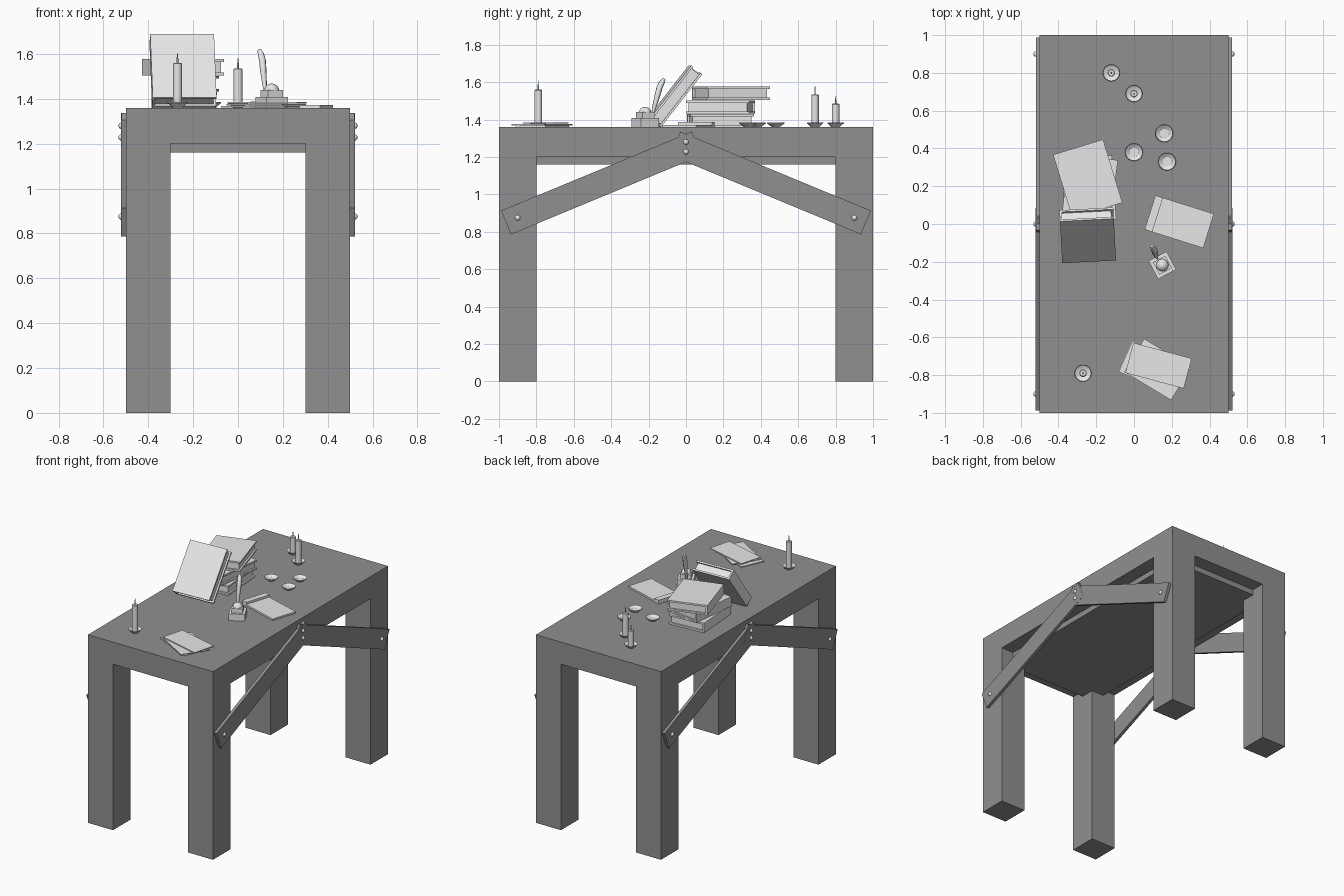
import bpy, bmesh, math
from mathutils import Matrix, Vector, Euler

if "Cube" in bpy.data.objects:
    bpy.data.objects.remove(bpy.data.objects["Cube"])

TOP = 1.36
R = math.radians


def material(name, v):
    m = bpy.data.materials.new(name)
    m.diffuse_color = (v, v, v, 1)
    m.use_nodes = True
    m.node_tree.nodes["Principled BSDF"].inputs["Base Color"].default_value = m.diffuse_color
    return m


wood = material("dark grey wood", 0.28)
pale = material("pale grey", 0.8)


def finish(name, bm, mat, smooth=False):
    bmesh.ops.recalc_face_normals(bm, faces=bm.faces)
    me = bpy.data.meshes.new(name)
    bm.to_mesh(me)
    bm.free()
    me.materials.append(mat)
    ob = bpy.data.objects.new(name, me)
    bpy.context.collection.objects.link(ob)
    if smooth:
        bpy.ops.object.select_all(action='DESELECT')
        ob.select_set(True)
        bpy.context.view_layer.objects.active = ob
        bpy.ops.object.shade_smooth_by_angle(angle=R(35))
    return ob


def add_box(bm, loc, size, base=Matrix()):
    m = base @ Matrix.Translation(loc) @ Matrix.Diagonal((*size, 1))
    bmesh.ops.create_cube(bm, size=1, matrix=m)


def box(name, loc, size, mat, rot=(0, 0, 0)):
    bm = bmesh.new()
    base = Matrix.Translation(loc) @ Euler([R(a) for a in rot]).to_matrix().to_4x4()
    add_box(bm, (0, 0, 0), size, base)
    return finish(name, bm, mat)


def lathe(name, loc, profile, mat, sides=16):
    """Spin an (r, z) profile round the vertical axis."""
    bm = bmesh.new()
    vs = [bm.verts.new((r, 0, z)) for r, z in profile]
    es = [bm.edges.new(p) for p in zip(vs, vs[1:])]
    bmesh.ops.spin(bm, geom=vs + es, axis=(0, 0, 1), cent=(0, 0, 0),
                   angle=2 * math.pi, steps=sides)
    bmesh.ops.remove_doubles(bm, verts=bm.verts, dist=1e-5)
    bmesh.ops.translate(bm, verts=bm.verts, vec=loc)
    return finish(name, bm, mat, True)


# Table: slab, recessed underside panel, legs
box("table_top", (0, 0, 1.28), (1, 2, 0.16), wood)
box("under_panel", (0, 0, 1.19), (0.8, 1.8, 0.06), wood)
for sx in (-1, 1):
    for sy in (-1, 1):
        box("leg", (0.4 * sx, 0.9 * sy, 0.6), (0.2, 0.2, 1.2), wood)

# Diagonal side braces and their bolts
for sx in (-1, 1):
    for sy in (-1, 1):
        a, b = Vector((-0.962, 0.85)), Vector((0.057, 1.272))
        mid, d = (a + b) / 2, b - a
        ang = math.degrees(math.atan2(d.y, d.x))
        box("side_brace", (0.51 * sx, -mid.x * sy, mid.y),
            (0.02 if sy > 0 else 0.022, d.length, 0.138), wood, (-ang * sy, 0, 0))
    for y, z in ((-0.9, 0.875), (0.9, 0.875), (0, 1.28), (0, 1.228)):
        bm = bmesh.new()
        bmesh.ops.create_uvsphere(bm, u_segments=12, v_segments=8, radius=0.015,
                                  matrix=Matrix.Translation((0.518 * sx, y, z)))
        finish("bolt", bm, pale, True)


# Candles on flared dishes
def candle(x, y, body_top, wick_top):
    lathe("candle_dish", (x, y, TOP),
          [(0, 0), (0.022, 0), (0.045, 0.022), (0.043, 0.025), (0.022, 0.012), (0, 0.012)], pale)
    h = body_top - TOP
    lathe("candle", (x, y, TOP), [(0.02, 0.01), (0.02, h - 0.003), (0.016, h), (0, h)], pale)
    lathe("wick", (x, y, TOP), [(0.004, h - 0.005), (0.004, h + 0.02), (0, wick_top - TOP)], pale, 6)


candle(-0.27, -0.79, 1.56, 1.61)
candle(0.0, 0.69, 1.535, 1.59)
candle(-0.12, 0.80, 1.485, 1.53)

# Small saucers
for x, y in ((0.16, 0.48), (0, 0.38), (0.175, 0.33)):
    lathe("saucer", (x, y, TOP),
          [(0, 0), (0.02, 0), (0.047, 0.02), (0.045, 0.025), (0.025, 0.011), (0, 0.011)], pale, 20)


# Books: two covers, spine and recessed pages
def book(name, loc, size, rot):
    w, l, t = size
    c = 0.012
    base = Matrix.Translation(loc) @ Euler([R(a) for a in rot]).to_matrix().to_4x4()
    bm = bmesh.new()
    for s in (-1, 1):
        add_box(bm, (0, 0, s * (t - c) / 2), (w, l, c), base)
    add_box(bm, (-(w - c) / 2, 0, 0), (c, l, t - 2 * c), base)
    add_box(bm, (0, 0, 0), (w - 2 * c, l - 2 * c, t - 2 * c), base)
    return finish(name, bm, pale)


book("bottom_book", (-0.24, 0.185, 1.395), (0.27, 0.34, 0.07), (0, 0, 4))
book("middle_book", (-0.235, 0.185, 1.467), (0.26, 0.34, 0.07), (0, 0, -7))
book("top_book", (-0.245, 0.24, 1.541), (0.277, 0.35, 0.072), (0, 0, 17))
book("leaning_book", (-0.245, -0.06, 1.525), (0.285, 0.36, 0.075), (52, 0, 3))

# Loose papers
for i, (x, y, w, l, a) in enumerate(((0.10, -0.765, 0.31, 0.17, -24),
                                     (0.125, -0.77, 0.29, 0.205, -31),
                                     (0.13, -0.75, 0.32, 0.165, -15))):
    box("paper", (x, y, TOP + 0.004 + 0.009 * i), (w, l, 0.007), pale, (0, 0, a))

# Sheet with a raised edge block
box("flat_sheet", (0.24, 0.012, TOP + 0.006), (0.325, 0.19, 0.012), pale, (0, 0, -17.5))
box("sheet_edge_block", (0.105, 0.055, TOP + 0.014), (0.042, 0.19, 0.028), pale, (0, 0, -17.5))

# Inkwell: stepped base and domed lid
box("inkwell_base", (0.15, -0.218, TOP + 0.024), (0.108, 0.108, 0.048), pale, (0, 0, 28))
box("inkwell_step", (0.15, -0.218, TOP + 0.063), (0.074, 0.074, 0.034), pale, (0, 0, 28))
lathe("inkwell_lid", (0.15, -0.218, TOP + 0.078),
      [(0.033, 0)] + [(0.033 * math.cos(R(t)), 0.03 * math.sin(R(t))) for t in (20, 40, 60, 75, 90)],
      pale)

# Quill: tapered bent tube
cu = bpy.data.curves.new("quill", 'CURVE')
cu.dimensions = '3D'
cu.bevel_depth = 0.015
cu.bevel_resolution = 1
cu.use_fill_caps = True
sp = cu.splines.new('POLY')
path = ((0.122, -0.18, 1.41, 0.4), (0.119, -0.172, 1.46, 0.7), (0.113, -0.155, 1.52, 1),
        (0.109, -0.142, 1.57, 1.1), (0.102, -0.128, 1.60, 1), (0.095, -0.118, 1.618, 0.6))
sp.points.add(len(path) - 1)
for p, (x, y, z, r) in zip(sp.points, path):
    p.co = (x, y, z, 1)
    p.radius = r
cu.materials.append(pale)
bpy.context.collection.objects.link(bpy.data.objects.new("quill", cu))
